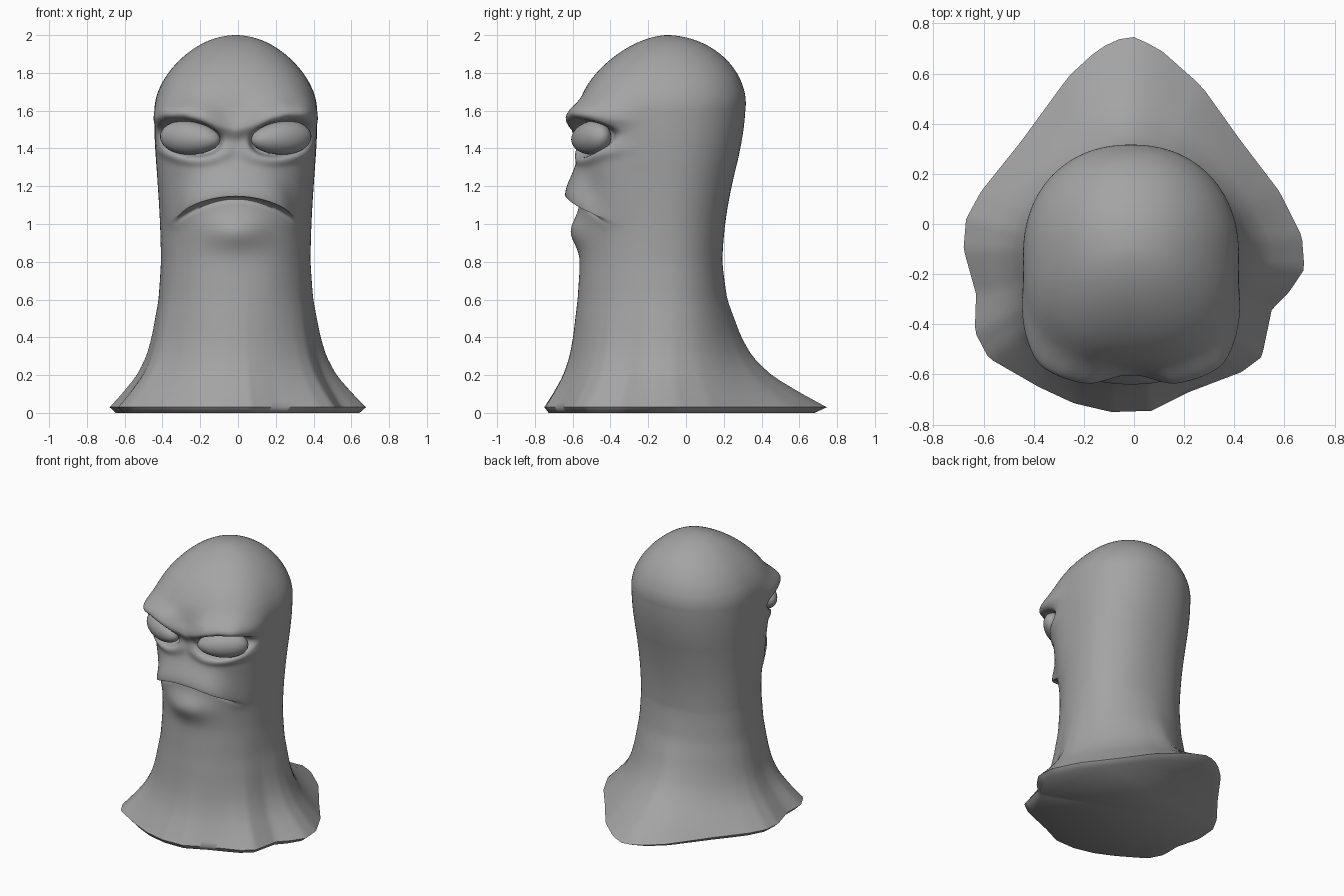
import bpy, bmesh, math
from mathutils import Vector

if "Cube" in bpy.data.objects:
    bpy.data.objects.remove(bpy.data.objects["Cube"])

SHIFT = -0.012          # the head leans slightly to one side
SEGS = 144
CY = -0.13

skin = bpy.data.materials.new("grey")
skin.diffuse_color = (0.37, 0.37, 0.37, 1)
skin.use_nodes = True
skin.node_tree.nodes["Principled BSDF"].inputs["Base Color"].default_value = skin.diffuse_color

# (height, half width, front depth, back depth, front squareness) of the column
COLUMN = [(0.0, .40, .435, .33, 2.15), (0.6, .395, .435, .32, 2.15), (0.8, .395, .43, .32, 2.15),
          (1.0, .40, .43, .335, 2.15), (1.2, .412, .435, .37, 2.3), (1.4, .427, .44, .42, 2.8),
          (1.5, .432, .44, .435, 3.0), (1.6, .43, .44, .447, 3.0)]
# how far the column has spread into the foot outline
SPREAD = [(0.0, .88), (0.03, 1), (0.1, .76), (0.2, .46), (0.3, .28), (0.4, .18), (0.6, .05), (0.8, 0), (2, 0)]
# foot outline, counter-clockwise from the tail tip
FOOT = [(-.02, .755), (-.14, .70), (-.26, .59), (-.45, .33), (-.61, .13), (-.67, .02), (-.68, -.1),
        (-.63, -.28), (-.635, -.43), (-.58, -.535), (-.38, -.65), (-.24, -.715), (-.09, -.75),
        (.07, -.745), (.22, -.67), (.43, -.59), (.51, -.53), (.55, -.34), (.62, -.27), (.68, -.18),
        (.67, -.05), (.58, .13), (.42, .34), (.27, .55), (.1, .70)]


def lerp_table(table, z):
    for a, b in zip(table, table[1:]):
        if z <= b[0]:
            t = (z - a[0]) / (b[0] - a[0])
            return [p + (q - p) * t for p, q in zip(a[1:], b[1:])]
    return list(table[-1][1:])


def soft_table(table, z, r):
    # averaged lookup rounds off the corners of the table
    rows = [lerp_table(table, max(table[0][0], z + r * k / 4)) for k in range(-4, 5)]
    return [sum(c) / 9 for c in zip(*rows)]


def step(a, b, v):
    t = min(1, max(0, (v - a) / (b - a)))
    return t * t * (3 - 2 * t)


def bump(v, r):
    return math.exp(-(v / r) ** 2)


def foot_point(direction):
    # where a ray from the column axis meets the foot outline
    for i, p in enumerate(FOOT):
        p = Vector((p[0], p[1] - CY))
        q = Vector((FOOT[(i + 1) % len(FOOT)][0], FOOT[(i + 1) % len(FOOT)][1] - CY))
        e = q - p
        den = direction.cross(e)
        if abs(den) > 1e-9:
            t, s = p.cross(e) / den, p.cross(direction) / den
            if t > 0 and -1e-6 <= s <= 1 + 1e-6:
                return direction * t
    return direction


def path_offset(path, x, z):
    # distance to the path, and whether the point is above it
    best, above = 9, False
    for a, b in zip(path, path[1:]):
        a, b, p = Vector(a), Vector(b), Vector((x, z))
        t = min(1, max(0, (p - a).dot(b - a) / (b - a).length_squared))
        near = a + (b - a) * t
        if (near - p).length < best:
            best, above = (near - p).length, z > near.y
    return best, above


BROW = [(.0, 1.50), (.08, 1.525), (.15, 1.56), (.24, 1.585), (.34, 1.58), (.44, 1.55)]


def frown(x):
    return 1.147 - 1.22 * x * x


def face_relief(x, y, z):
    front = 1 - step(-.44, -.2, y)
    if front == 0 or not .65 < z < 1.9:
        return 0
    x = abs(x)
    # brow ridge, weaker over the nose and at the temples, soft on its upper side
    dist, above = path_offset(BROW, x, z)
    h = (.035 + .043 * step(.02, .16, x) - .043 * step(.3, .42, x)) * bump(dist, .075 if above else .045)
    # eye socket with a slanted upper lid
    ex, ez = (x - .24) / .17, (z - 1.455 + .12 * (.24 - x)) / .1
    r = math.hypot(ex, ez)
    h -= .07 * (1 - step(.78, 1.06, r))
    # bag under the eye
    h += .014 * bump(r - 1.2, .25) * step(1.46, 1.36, z)
    # overhanging upper lip, cut off along the frown line
    d = z - frown(x)
    wide = math.exp(-(x / .275) ** 6)
    h += .076 * wide * (bump(d, .14) if d > -.001 else 1 - step(0, .009, -d))
    h -= .01 * wide * bump(d + .016, .012)
    # chin
    h += .05 * bump(x, .15) * bump(z - .96, .09)
    return h * front


def ring(z):
    w, f, b, n_front = soft_table(COLUMN, z, .09)
    cy, n_back = CY, 2.2
    if z > 1.6:
        k = (z - 1.6) / .4
        s = math.sqrt(max(0, 1 - k * k))
        w, f, b = w * s ** (1.38 - .3 * k * k), f * s ** (1.5 - .3 * k * k), b * s ** 1.06
        cy, n_front, n_back = CY + .03 * k, 3 - .9 * k, 2.2 - .15 * k
    spread = soft_table(SPREAD, z, .03)[0] if z > .05 else lerp_table(SPREAD, z)[0]
    pts = []
    for i in range(SEGS):
        u = i / SEGS * math.tau
        a = u + .3 * math.sin(u)      # start at the back, denser round the face
        c, s = math.cos(a), math.sin(a)
        n, depth = (n_back, b) if c > 0 else (n_front, f)
        k = (abs(c) ** n + abs(s) ** n) ** (-1 / n)
        p = Vector((-s * k * w, c * k * depth))
        if spread > 0:
            p = p.lerp(foot_point(p.normalized()), spread)
        # bend the rows near the mouth so they run along the frown
        pz = z
        if .7 < z < 1.6:
            pz += (frown(min(abs(p.x), .3)) - 1.147) * bump(z - 1.147, .15) * (1 - step(-.42, -.2, p.y + cy))
        p += p.normalized() * face_relief(p.x, p.y + cy, pz)
        pts.append((p.x + SHIFT * (1 - spread), p.y + cy, pz))
    return pts


# body: stacked rings from the foot to the crown
levels = [0.0, .03] + [.06 + .037 * i for i in range(20)]
levels += [.803 + .008 * i for i in range(114)]
levels += [2 - .285 * (1 - i / 20) ** 2 for i in range(1, 20)]
bm = bmesh.new()
rings = [[bm.verts.new(p) for p in ring(z)] for z in levels]
for lo, hi in zip(rings, rings[1:]):
    for i in range(SEGS):
        j = (i + 1) % SEGS
        bm.faces.new((lo[i], lo[j], hi[j], hi[i]))
bm.faces.new(rings[0])
crown = bm.verts.new((SHIFT, CY + .03, 2))
for i in range(SEGS):
    bm.faces.new((rings[-1][i], rings[-1][(i + 1) % SEGS], crown))
bmesh.ops.recalc_face_normals(bm, faces=bm.faces)


def finish(name, bm):
    mesh = bpy.data.meshes.new(name)
    bm.to_mesh(mesh)
    bm.free()
    mesh.materials.append(skin)
    ob = bpy.data.objects.new(name, mesh)
    bpy.context.collection.objects.link(ob)
    bpy.ops.object.select_all(action='DESELECT')
    ob.select_set(True)
    bpy.context.view_layer.objects.active = ob
    bpy.ops.object.shade_smooth_by_angle(angle=math.radians(60))
    return ob


finish("body", bm)

# eyes: flattened balls with a narrow inner corner, turned to follow the face
for side, name in ((-1, "left_eye"), (1, "right_eye")):
    bm = bmesh.new()
    bmesh.ops.create_uvsphere(bm, u_segments=32, v_segments=20, radius=1)
    for v in bm.verts:
        taper = 1 + .12 * v.co.x * side
        v.co = (v.co.x * .172, v.co.y * .085, v.co.z * .088 * taper)
    eye = finish(name, bm)
    eye.location = (SHIFT + side * .241, -.502, 1.455)
    eye.rotation_euler = (0, -side * math.radians(4), side * math.radians(25))
